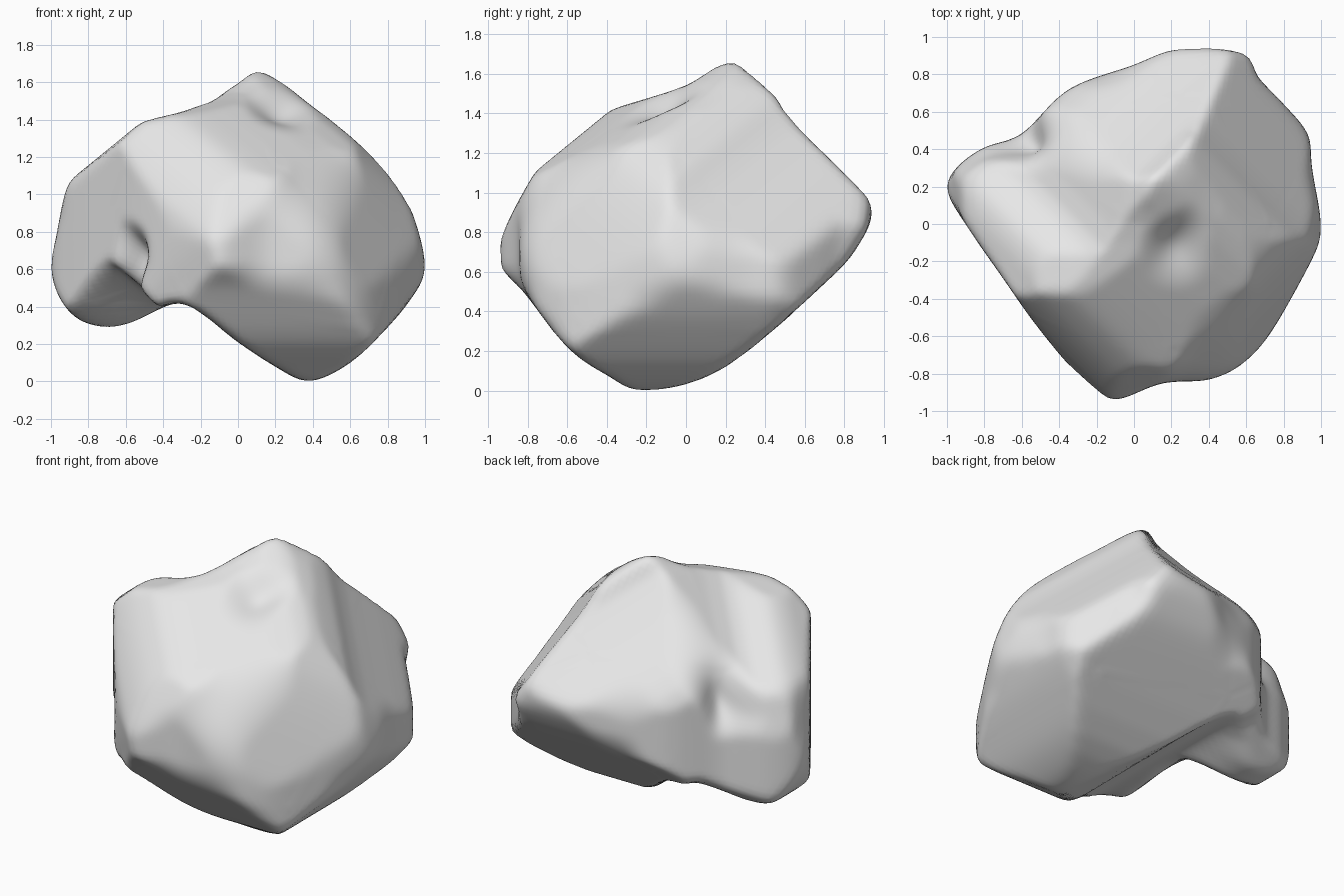
import bpy
import bmesh
from math import sin, cos, radians, degrees, atan2, exp
from mathutils import Vector
from mathutils.kdtree import KDTree

if "Cube" in bpy.data.objects:
    bpy.data.objects.remove(bpy.data.objects["Cube"], do_unlink=True)

CENTRE = Vector((0, 0, .8))
HARDNESS = 10     # higher starts from sharper ridges where outlines meet
STEPS = 360
SECTOR = 5        # degrees per sector when checking an outline
PULL_WIDTH = .2   # angular width of the skin lifted with each contact

# Outlines of the lump, each in the plane facing (azimuth, elevation)
front = [(.12, 1.68), (.04, 1.62), (-.1, 1.53), (-.27, 1.45), (-.5, 1.39), (-.68, 1.32),
         (-.8, 1.2), (-.91, 1.05), (-.97, .78), (-1, .6), (-.95, .44), (-.85, .33),
         (-.7, .29), (-.55, .32), (-.3, .42), (0, .21), (.2, .08), (.38, 0), (.6, .1),
         (.8, .29), (.93, .45), (1, .6), (.95, .85), (.85, 1.1), (.6, 1.36), (.45, 1.43)]
side = [(.25, 1.68), (.42, 1.52), (.52, 1.49), (.6, 1.3), (.75, 1.17), (.89, 1.07),
        (.94, .9), (.88, .75), (.73, .57), (.2, .12), (-.2, 0), (-.4, .08), (-.6, .22),
        (-.82, .5), (-.95, .65), (-.9, .85), (-.72, 1.17), (-.6, 1.3), (-.4, 1.41), (0, 1.54)]
top = [(-1, .18), (-.95, .3), (-.8, .41), (-.6, .48), (-.35, .72), (0, .85), (.2, .93),
       (.4, .94), (.63, .9), (.65, .8), (.8, .64), (.93, .48), (.95, .3), (1, 0), (.97, -.15),
       (.75, -.55), (.6, -.73), (.42, -.83), (.15, -.85), (-.1, -.94), (-.25, -.86),
       (-.5, -.57), (-.7, -.29), (-.9, 0)]
front_corner = [(.26, 1.5), (-.21, 1.3), (-.45, 1.32), (-.64, 1.24), (-.78, 1.09), (-.78, .6),
                (-.75, .29), (-.67, .15), (-.14, -.22), (.19, -.35), (.51, -.18), (1.01, .25),
                (1.08, .34), (1.03, .69), (1.08, .95), (.7, 1.2), (.62, 1.35), (.39, 1.43)]
back_corner = [(-.25, 1.4), (.37, 1.29), (.58, 1.19), (.73, 1), (.78, .81), (.78, .25),
               (.77, .05), (.68, -.11), (.47, -.17), (.09, -.02), (-.08, .04), (-.35, -.03),
               (-.6, .07), (-1.08, .45), (-1.08, .63), (-.66, 1.09), (-.5, 1.28)]
under_corner = [(.06, 1.57), (-.46, 1.33), (-.65, 1.19), (-.76, 1), (-.88, .66), (-.95, .38),
                (-.89, .17), (-.77, .01), (-.41, -.13), (-.21, -.07), (.19, .17), (.32, .19),
                (.63, .03), (.8, -.01), (.91, .07), (.95, .24), (.81, .69), (.72, 1.02),
                (.35, 1.31), (.15, 1.48)]
OUTLINES = [(-90, 0, front), (0, 0, side), (-90, 90, top),
            (-45, 30, front_corner), (135, 30, back_corner), (45, -30, under_corner)]

# Points the skin passes through, with the angular width of each bump or dent
dent_points = [(-.47, -.36, .64), (-.56, .38, .92), (.25, -.08, 1.4)]
spike_points = [(.12, .25, 1.68), (.36, .53, 1.49), (.63, .9, 1), (-.9, 0, 1.07),
                (-.12, -.94, .65)]
PINS = [(p, .22) for p in dent_points] + [(p, .1) for p in spike_points]


def cross(a, b):
    return a.x * b.y - a.y * b.x


def rounded(points, cuts=4):
    """Closed curve running smoothly through the points."""
    result, n = [], len(points)
    for i in range(n):
        a, b, c, d = (points[(i + k) % n] for k in (-1, 0, 1, 2))
        for j in range(cuts):
            t = j / cuts
            result.append(b + (c - a) * (t / 2) + (a * 2 - b * 5 + c * 4 - d) * (t * t / 2)
                          + (b * 3 - a - c * 3 + d) * (t ** 3 / 2))
    return result


def reach_table(points):
    """Distance from the middle to the outline, for each whole degree."""
    table = []
    for step in range(STEPS):
        ray = Vector((cos(radians(step)), sin(radians(step))))
        best = 0
        for i, b in enumerate(points):
            a = points[i - 1]
            slope = cross(ray, b - a)
            if cross(a, ray) * cross(b, ray) <= 0 and abs(slope) > 1e-9:
                best = max(best, cross(a, b) / slope)
        table.append(best or 1)
    return table


def survey(azimuth, elevation, outline):
    """For each direction: its sector, and the share of the outline one unit fills."""
    a, e = radians(azimuth), radians(elevation)
    across = Vector((-sin(a), cos(a), 0))
    up = Vector((-sin(e) * cos(a), -sin(e) * sin(a), cos(e)))
    middle = Vector((CENTRE.dot(across), CENTRE.dot(up)))
    table = reach_table(rounded([Vector(p) - middle for p in outline]))
    rows = []
    for d in ball:
        x, y = d.dot(across), d.dot(up)
        angle = degrees(atan2(y, x)) % STEPS
        low = int(angle)
        mix = angle - low
        reach = table[low % STEPS] * (1 - mix) + table[(low + 1) % STEPS] * mix
        rows.append((int(angle / SECTOR) % (STEPS // SECTOR), (x * x + y * y) ** .5 / reach))
    return rows


def smooth(values, passes):
    for _ in range(passes):
        values = [(v + sum(values[j] for j in near) / len(near)) / 2
                  for v, near in zip(values, neighbours)]
    return values


def nearby(axis, width):
    """Indices around a direction, with their bell-shaped weights."""
    return [(i, exp(-(dist / width) ** 2)) for _, i, dist in tree.find_range(axis, 2 * width)]


def pull_to_outlines():
    """Lift the skin where it falls short of an outline."""
    lift = {}
    for rows in surveys:
        contact = {}
        for i, (sector, share) in enumerate(rows):
            contact[sector] = max(contact.get(sector, (0, 0)), (radii[i] * share, i))
        for filled, i in contact.values():
            missing = radii[i] * (1 / filled - 1)
            if missing > 0:
                for j, weight in nearby(ball[i], PULL_WIDTH):
                    lift[j] = max(lift.get(j, 0), missing * weight)
    for j, amount in lift.items():
        radii[j] += amount


def pull_to_pins():
    for point, width in PINS:
        offset = Vector(point) - CENTRE
        axis = offset.normalized()
        change = offset.length - radii[tree.find(axis)[1]]
        for j, weight in nearby(axis, width):
            radii[j] += change * weight


# Directions of a fine ball, and the room the outlines leave along each
bm = bmesh.new()
bmesh.ops.create_icosphere(bm, subdivisions=6, radius=1)
bm.verts.ensure_lookup_table()
ball = [v.co.normalized() for v in bm.verts]
neighbours = [[e.other_vert(v).index for e in v.link_edges] for v in bm.verts]
tree = KDTree(len(ball))
for i, d in enumerate(ball):
    tree.insert(d, i)
tree.balance()
surveys = [survey(*row) for row in OUTLINES]
shares = [[share for _, share in column] for column in zip(*surveys)]
room = [1 / max(column) for column in shares]

# Lump body: a skin relaxed until it is smooth and just fills every outline
radii = [sum(s ** HARDNESS for s in column) ** (-1 / HARDNESS) for column in shares]
for sweep in range(30):
    radii = smooth(radii, 4)
    pull_to_pins()
    pull_to_outlines()
    radii = [min(r, limit) for r, limit in zip(radii, room)]
radii = smooth(radii, 2)
for v, direction, r in zip(bm.verts, ball, radii):
    v.co = CENTRE + direction * r

mesh = bpy.data.meshes.new("lump_body")
bm.to_mesh(mesh)
bm.free()
lump = bpy.data.objects.new("lump_body", mesh)
bpy.context.collection.objects.link(lump)

# Plain grey material
grey = bpy.data.materials.new("plain grey")
grey.use_nodes = True
colour = (.8, .8, .8, 1)
grey.diffuse_color = colour
shader = next(n for n in grey.node_tree.nodes if n.type == "BSDF_PRINCIPLED")
shader.inputs["Base Color"].default_value = colour
mesh.materials.append(grey)
mesh.polygons.foreach_set("use_smooth", [True] * len(mesh.polygons))
mesh.update()
